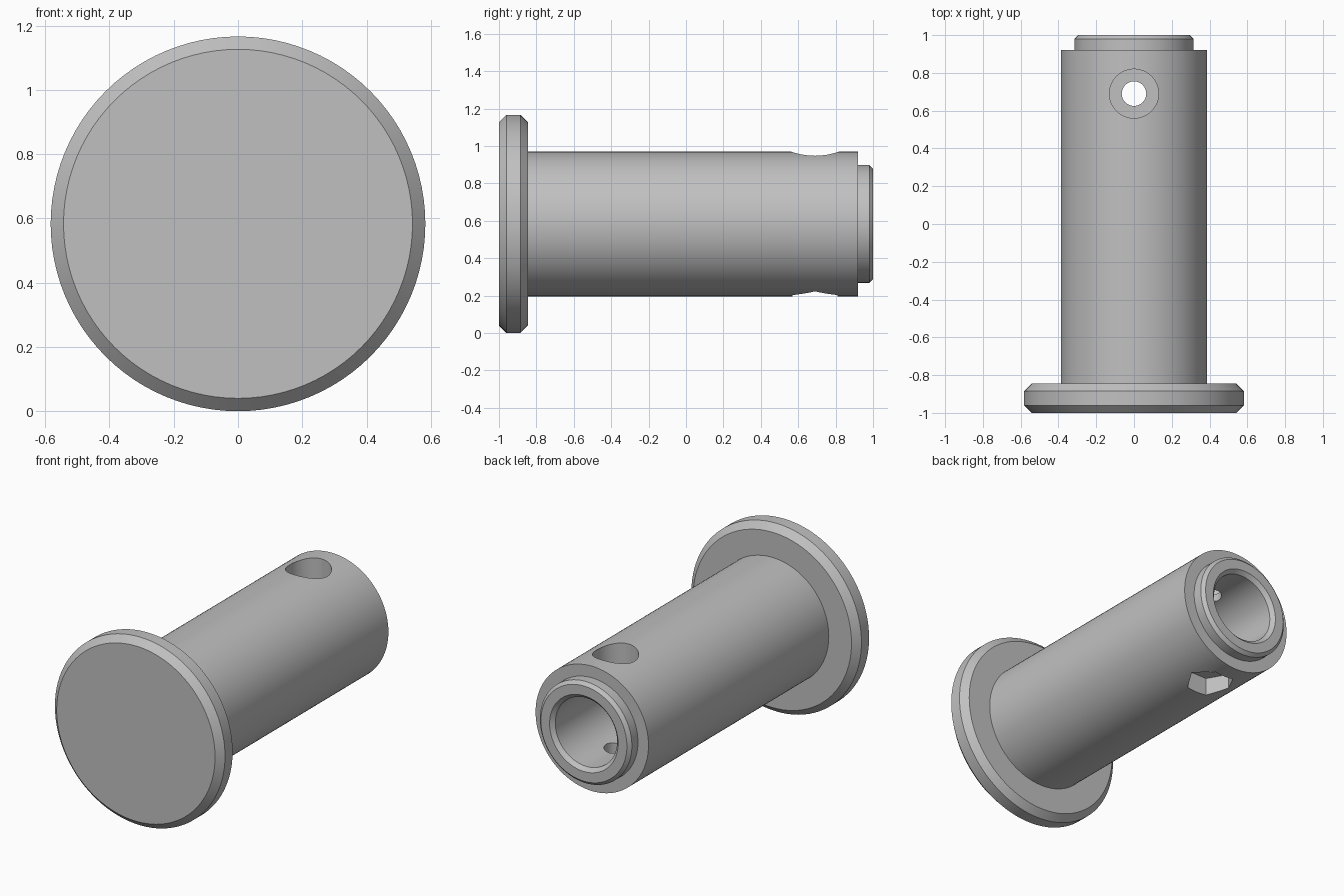
import bpy, bmesh, math
from mathutils import Matrix, Vector

cube = bpy.data.objects.get("Cube")
if cube:
    bpy.data.objects.remove(cube, do_unlink=True)

HEAD_R = 0.583      # also the height of the pin axis
HOLE_Y = 0.69

steel = bpy.data.materials.new("grey_metal")
steel.use_nodes = True
GREY = (0.53, 0.53, 0.53, 1.0)
steel.diffuse_color = GREY
steel.node_tree.nodes["Principled BSDF"].inputs["Base Color"].default_value = GREY


def new_object(name, bm):
    bmesh.ops.recalc_face_normals(bm, faces=bm.faces[:])
    mesh = bpy.data.meshes.new(name)
    bm.to_mesh(mesh)
    bm.free()
    mesh.materials.append(steel)
    obj = bpy.data.objects.new(name, mesh)
    bpy.context.collection.objects.link(obj)
    return obj


def lathe(name, profile, steps=96):
    """Spin (radius, y) points around the horizontal pin axis."""
    bm = bmesh.new()
    verts = [bm.verts.new((r, y, HEAD_R)) for r, y in profile]
    edges = [bm.edges.new(pair) for pair in zip(verts, verts[1:])]
    bmesh.ops.spin(bm, geom=verts + edges, cent=(0, 0, HEAD_R), axis=(0, 1, 0),
                   angle=math.tau, steps=steps, use_duplicate=False)
    bmesh.ops.remove_doubles(bm, verts=bm.verts[:], dist=1e-5)
    return new_object(name, bm)


def cutter(name, radius, sides, z_low, z_high):
    """Upright prism through the cross hole, heights measured from the axis."""
    bm = bmesh.new()
    centre = Vector((0, HOLE_Y, HEAD_R + (z_low + z_high) / 2))
    bmesh.ops.create_cone(bm, cap_ends=True, segments=sides, radius1=radius,
                          radius2=radius, depth=z_high - z_low,
                          matrix=Matrix.Translation(centre)
                          @ Matrix.Rotation(math.pi / 2, 4, "Z"))
    obj = new_object(name, bm)
    obj.hide_render = True
    return obj


# Flanged head, shaft, stepped end and blind bore in one turned profile
pin = lathe("clevis_pin", [
    (0, -1), (0.543, -1), (HEAD_R, -0.96), (HEAD_R, -0.885), (0.543, -0.845),
    (0.387, -0.845), (0.387, 0.52), (0.387, 0.86), (0.387, 0.92),
    (0.315, 0.92), (0.315, 0.98), (0.295, 1),
    (0.235, 1), (0.212, 0.977), (0.212, 0.86), (0.212, 0.52),
    (0.212, -0.6), (0, -0.6)])

# Cross hole: round recess above, hexagonal recess below
cutters = [
    cutter("cross_hole_cutter", 0.065, 32, -0.5, 0.5),
    cutter("round_recess_cutter", 0.13, 48, 0.25, 0.5),
    cutter("hex_recess_cutter", 0.14, 6, -0.5, -0.27),
]

bpy.ops.object.select_all(action="DESELECT")
pin.select_set(True)
bpy.context.view_layer.objects.active = pin
for tool in cutters:
    mod = pin.modifiers.new(tool.name, "BOOLEAN")
    mod.operation = "DIFFERENCE"
    mod.solver = "EXACT"
    mod.object = tool
    bpy.ops.object.modifier_apply(modifier=mod.name)
    bpy.data.objects.remove(tool, do_unlink=True)

bpy.ops.object.shade_smooth_by_angle(angle=math.radians(30))
